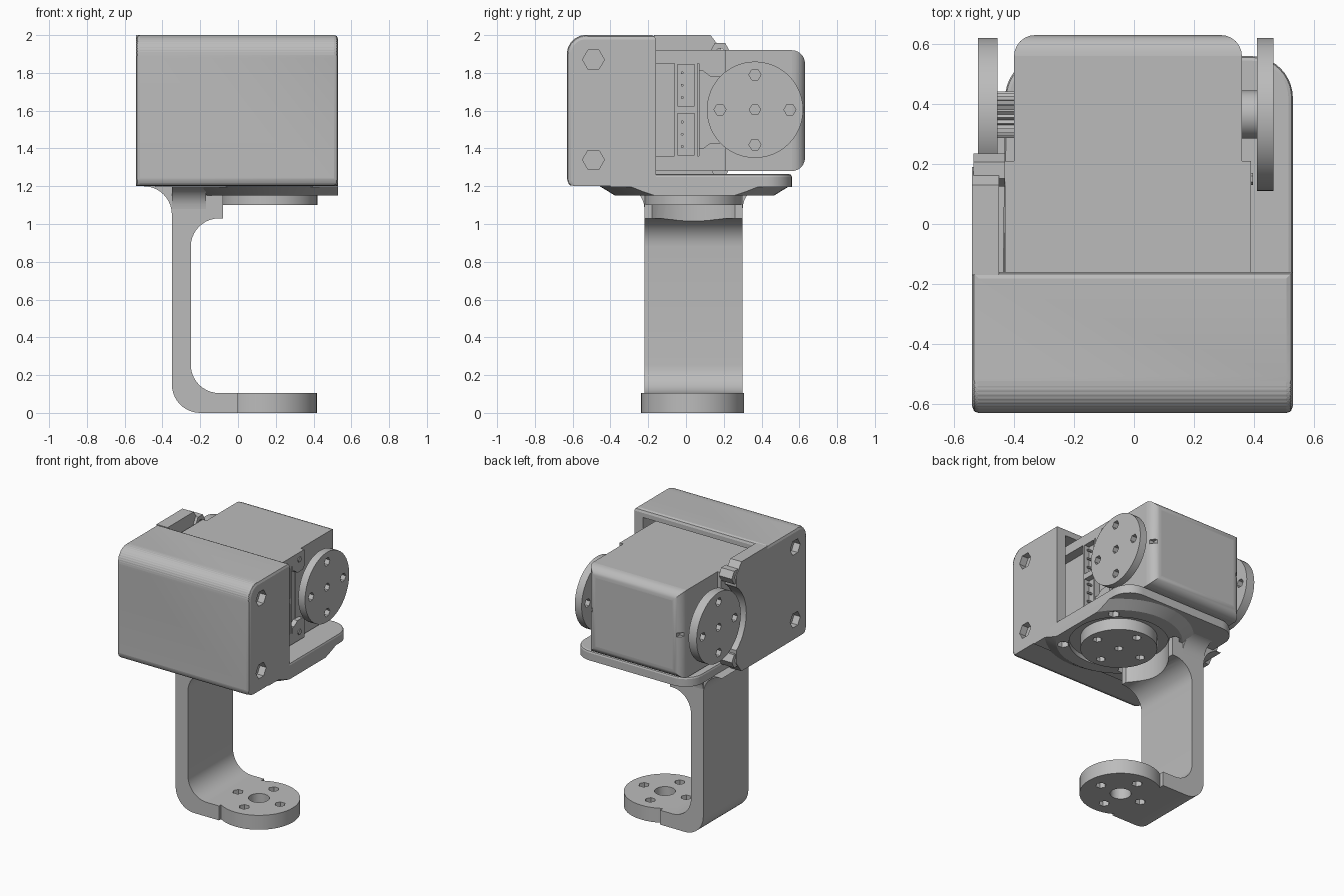
import bpy, bmesh, math
from mathutils import Vector

if "Cube" in bpy.data.objects:
    bpy.data.objects.remove(bpy.data.objects["Cube"], do_unlink=True)

grey = bpy.data.materials.new("plain grey")
grey.use_nodes = True
grey.diffuse_color = (0.5, 0.5, 0.5, 1)
grey.node_tree.nodes["Principled BSDF"].inputs["Base Color"].default_value = grey.diffuse_color


def arc(cx, cy, r, start, end, n=10):
    angles = [math.radians(start + (end - start) * i / n) for i in range(n + 1)]
    return [(cx + r * math.cos(a), cy + r * math.sin(a)) for a in angles]


def circle(cx, cy, r, n=48):
    return arc(cx, cy, r, 0, 360, n)[:-1]


def place(axis, p, d):
    # Outline planes: x -> (y, z), y -> (x, z), z -> (x, y)
    return {"x": Vector((d, *p)), "y": Vector((p[0], d, p[1])), "z": Vector((*p, d))}[axis]


def finish(ob, angle=30):
    bpy.ops.object.select_all(action="DESELECT")
    ob.select_set(True)
    bpy.context.view_layer.objects.active = ob
    bpy.ops.object.shade_smooth_by_angle(angle=math.radians(angle))


def prism(name, axis, pts, lo, hi, end_pts=None):
    bm = bmesh.new()
    a = [bm.verts.new(place(axis, p, lo)) for p in pts]
    b = [bm.verts.new(place(axis, p, hi)) for p in (end_pts or pts)]
    bm.faces.new(a)
    bm.faces.new(b)
    for i in range(len(a)):
        j = (i + 1) % len(a)
        bm.faces.new((a[i], a[j], b[j], b[i]))
    bmesh.ops.recalc_face_normals(bm, faces=bm.faces)
    me = bpy.data.meshes.new(name)
    bm.to_mesh(me)
    bm.free()
    me.materials.append(grey)
    ob = bpy.data.objects.new(name, me)
    bpy.context.collection.objects.link(ob)
    finish(ob)
    return ob


def box(name, x, y, z):
    return prism(name, "z", [(x[0], y[0]), (x[1], y[0]), (x[1], y[1]), (x[0], y[1])], *z)


def apply(ob, mod):
    bpy.context.view_layer.objects.active = ob
    bpy.ops.object.modifier_apply(modifier=mod.name)


def combine(ob, tools, operation="DIFFERENCE"):
    for tool in tools:
        mod = ob.modifiers.new("combine", "BOOLEAN")
        mod.operation, mod.solver, mod.object = operation, "EXACT", tool
        bpy.context.view_layer.update()
        apply(ob, mod)
        bpy.data.objects.remove(tool, do_unlink=True)
    finish(ob)


def bevel(ob, width, segments, test):
    # Bevels the edges whose two ends both satisfy the test
    bm = bmesh.new()
    bm.from_mesh(ob.data)
    edges = [e for e in bm.edges if all(test(v.co) for v in e.verts)]
    bmesh.ops.bevel(bm, geom=edges, offset=width, segments=segments, profile=0.5, affect="EDGES")
    bm.to_mesh(ob.data)
    bm.free()
    finish(ob)


def holes(axis, u, v, radius, size, lo, hi, centre_size):
    spots = [(u, v, centre_size)]
    for k in range(4):
        a = k * math.pi / 2
        spots.append((u + radius * math.cos(a), v + radius * math.sin(a), size))
    return [prism("hole", axis, circle(p, q, s, 6), lo, hi) for p, q, s in spots]


def horn(name, axis, u, v, lo, hi):
    disc = prism(name, axis, circle(u, v, 0.255), lo, hi)
    combine(disc, holes(axis, u, v, 0.185, 0.032, lo - 0.02, hi + 0.02, 0.03))


# Front housing shell with a pocket for the motor
profile = [(-0.16, 1.2), (-0.16, 2.0)] + arc(-0.53, 1.9, 0.1, 90, 180) + [(-0.63, 1.22), (-0.61, 1.2)]
housing = prism("front_housing", "x", profile, -0.54, 0.53)
bevel(housing, 0.022, 2, lambda c: (c.x > 0.5 or c.x < -0.5) and (c.z > 1.3 or c.y < -0.2) and abs(c.x) > 0.52)
tools = [box("pocket", (-0.46, 0.46), (-0.54, 0.0), (1.27, 1.945))]
for z in (1.34, 1.87):
    for x in (-0.54, 0.53):
        tools.append(prism("screw_recess", "x", circle(-0.49, z, 0.058, 6), x - 0.05, x + 0.05))
combine(housing, tools)

# Side wall reaching back around the right horn
wall = prism("side_wall", "x",
             [(-0.17, 1.2), (0.13, 1.2), (0.19, 1.28), (0.19, 1.92), (0.13, 2.0), (-0.17, 2.0)],
             -0.54, -0.45)
combine(wall, [prism("horn_clearance", "x", circle(0.365, 1.605, 0.29), -0.6, -0.4)])
for label, z in (("lower", 1.30), ("upper", 1.91)):
    tab = prism(label + "_wall_tab", "x", circle(0.18, z, 0.055, 6), -0.535, -0.43)
    combine(tab, [prism("tab_hole", "x", circle(0.18, z, 0.022, 6), -0.56, -0.40)])

# Motor: rear body and wider front body with a connector bay
rear = box("motor_rear_body", (-0.40, 0.36), (0.15, 0.63), (1.28, 1.92))
bevel(rear, 0.07, 6, lambda c: c.y > 0.6)
combine(rear, [box("notch", (x - 0.04, x + 0.04), (0.585, 0.7), (1.59, 1.62)) for x in (-0.40, 0.36)])
front = box("motor_front_body", (-0.43, 0.39), (-0.52, 0.21), (1.28, 1.92))
combine(front, [
    box("connector_bay", (0.32, 0.5), (-0.40, 0.07), (1.36, 1.85)),
    prism("horn_relief", "x",
          [(0.05, 1.40), (0.09, 1.40), (0.13, 1.43), (0.19, 1.43), (0.22, 1.40), (0.3, 1.40),
           (0.3, 1.81), (0.22, 1.81), (0.19, 1.78), (0.13, 1.78), (0.09, 1.81), (0.05, 1.81)],
          0.355, 0.5)])
for label, z in (("lower", 1.34), ("upper", 1.87)):
    prism(label + "_flange_screw", "x", circle(0.15, z, 0.02, 6), 0.38, 0.397)

# Pair of plug sockets with pins
for label, z in (("lower", 1.475), ("upper", 1.735)):
    socket = box(label + "_socket", (0.30, 0.39), (-0.06, 0.06), (z - 0.13, z + 0.13))
    combine(socket, [box("socket_slot", (0.35, 0.45), (-0.045, 0.045), (z - 0.11, z + 0.11))])
    for k in (-1, 0, 1):
        prism(label + "_pin", "x", circle(-0.02, z + k * 0.065, 0.008, 6), 0.34, 0.385)

# Motor horns and shafts on both sides
horn("left_horn", "x", 0.365, 1.605, 0.41, 0.465)
horn("right_horn", "x", 0.365, 1.605, -0.52, -0.455)
prism("left_shaft", "x", circle(0.365, 1.605, 0.08), 0.35, 0.42)
teeth = [(0.365 + r * math.cos(a), 1.605 + r * math.sin(a))
         for k in range(48) for a, r in [(k * math.pi / 24, 0.078 if k % 2 else 0.068)]]
prism("right_splined_shaft", "x", teeth, -0.46, -0.39)

# Mounting plate under the motor
outline = ([(-0.44, -0.4), (0.53, -0.4)] + arc(0.39, 0.42, 0.14, 0, 90)
           + arc(-0.29, 0.42, 0.14, 90, 180))
plate = prism("mounting_plate", "z", outline, 1.195, 1.265)
bevel(plate, 0.015, 2, lambda c: c.z > 1.25)
boss = prism("plate_boss", "z", circle(0.165, 0.045, 0.42), 1.15, 1.205, circle(0.165, 0.045, 0.51))
side_trim = box("side_trim", (0.53, 0.9), (-0.8, 0.8), (1.0, 1.4))
recess = prism("recess", "z", circle(0.165, 0.04, 0.33), 1.0, 1.185)
bolts = [prism("bolt_hole", "z", circle(0.165 + 0.37 * math.cos(a), 0.04 + 0.37 * math.sin(a), 0.04, 6), 1.1, 1.19)
         for a in (math.pi / 4, math.pi * 3 / 4, -math.pi / 4, -math.pi * 3 / 4)]
combine(boss, [side_trim, recess] + bolts)
horn("lower_horn", "z", 0.165, 0.04, 1.10, 1.195)

# Bracket leg with rounded foot and flared top
leg_profile = ([(0.0, 0.0)] + arc(-0.2, 0.15, 0.15, 270, 180) + arc(-0.5, 1.05, 0.15, 0, 90)
               + [(-0.08, 1.2), (-0.08, 1.03)] + arc(-0.1, 0.88, 0.15, 90, 180)
               + arc(-0.1, 0.255, 0.15, 180, 270) + [(0.0, 0.105)])
leg = prism("bracket_leg", "y", leg_profile, -0.22, 0.30)
combine(leg, [prism("horn_space", "z", circle(0.165, 0.04, 0.33), 0.98, 1.185)])

# Flared gussets spreading from the leg to the plate
for label, side in (("front", -1), ("back", 1)):
    edge = 0.04 + side * 0.25
    curve = arc(edge + side * 0.13, 1.08, 0.12, 90 + side * 90, 90, 8)
    prism(label + "_gusset", "x", curve + [(edge, 1.2)], -0.35, -0.17)

# Round foot pad with screw holes
foot = prism("foot_pad", "z", circle(0.145, 0.035, 0.273), 0.0, 0.105)
combine(foot, [leg], "UNION")
foot.name = "bracket_leg_and_foot"
tools = holes("z", 0.145, 0.035, 0.17, 0.036, -0.05, 0.15, 0.03)
tools.append(prism("centre_bore", "z", circle(0.145, 0.035, 0.07, 24), -0.05, 0.15))
combine(foot, tools)
